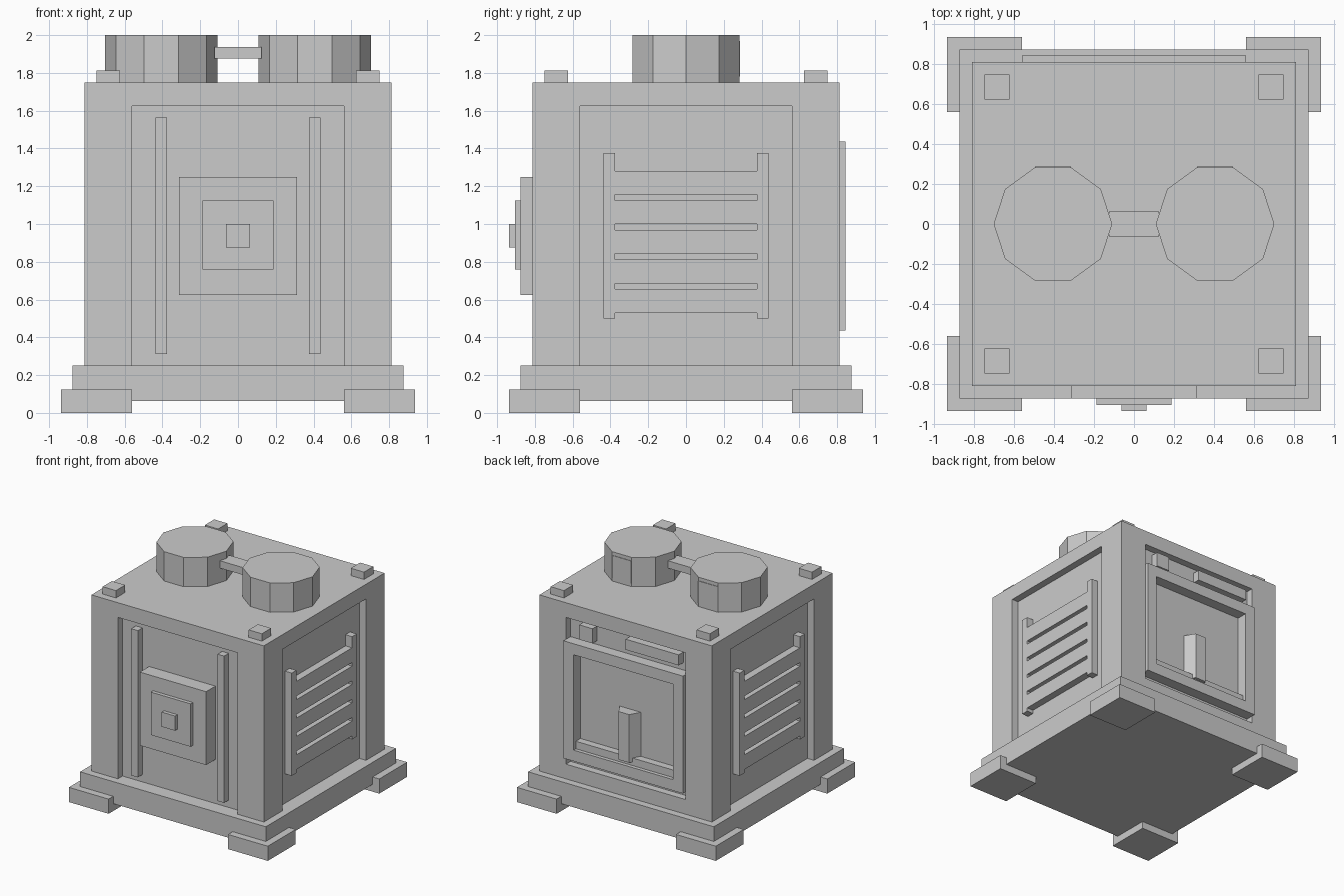
import bpy, bmesh, math
from mathutils import Matrix, Vector

if "Cube" in bpy.data.objects:
    bpy.data.objects.remove(bpy.data.objects["Cube"])

grey = bpy.data.materials.new("plain grey")
grey.diffuse_color = (0.6, 0.6, 0.6, 1)
grey.use_nodes = True
grey.node_tree.nodes["Principled BSDF"].inputs["Base Color"].default_value = grey.diffuse_color


def finish(name, bm):
    mesh = bpy.data.meshes.new(name)
    bm.to_mesh(mesh)
    bm.free()
    mesh.materials.append(grey)
    obj = bpy.data.objects.new(name, mesh)
    bpy.context.collection.objects.link(obj)
    return obj


def boxes(name, *bounds):
    """One object made of boxes, each (x0, x1, y0, y1, z0, z1)."""
    bm = bmesh.new()
    for x0, x1, y0, y1, z0, z1 in bounds:
        mid = Vector((x0 + x1, y0 + y1, z0 + z1)) / 2
        size = (abs(x1 - x0), abs(y1 - y0), abs(z1 - z0), 1)
        bmesh.ops.create_cube(bm, size=1, matrix=Matrix.Translation(mid) @ Matrix.Diagonal(size))
    return finish(name, bm)


def prism(name, sides, radius, x, y, z0, z1):
    """Upright prism with a corner pointing along +x."""
    bm = bmesh.new()
    ring = [bm.verts.new((x + radius * math.cos(2 * math.pi * i / sides),
                          y + radius * math.sin(2 * math.pi * i / sides), z0))
            for i in range(sides)]
    face = bm.faces.new(ring)
    top = bmesh.ops.extrude_face_region(bm, geom=[face])["geom"]
    bmesh.ops.translate(bm, vec=(0, 0, z1 - z0),
                        verts=[v for v in top if isinstance(v, bmesh.types.BMVert)])
    bmesh.ops.recalc_face_normals(bm, faces=bm.faces)
    return finish(name, bm)


H, R, P = 0.8125, 0.75, 0.5625   # body half width, recess floor, recess half width

# Body with a shallow recess on each side
body = boxes("body", (-H, H, -H, H, 0.25, 1.75))
cutter = boxes("recess_cutter",
               (-P, P, -1, -R, 0.2, 1.625),
               (-P, P, R, 1, 0.375, 1.625),
               (R, 1, -P, P, 0.2, 1.625),
               (-1, -R, -P, P, 0.2, 1.625))
cutter.hide_render = True
cutter.hide_viewport = True
cut = body.modifiers.new("recesses", "BOOLEAN")
cut.operation = "DIFFERENCE"
cut.solver = "EXACT"
cut.object = cutter

# Base, feet and roof studs
boxes("base", (-0.875, 0.875, -0.875, 0.875, 0.0625, 0.25))
for sx in (-1, 1):
    for sy in (-1, 1):
        boxes("foot", (sx * P, sx * 0.9375, sy * P, sy * 0.9375, 0, 0.125))
        boxes("roof_stud", (sx * 0.625, sx * 0.75, sy * 0.625, sy * 0.75, 1.75, 1.8125))

# Front: stepped plate between two rails
boxes("front_plate", (-0.3125, 0.3125, -0.875, -R, 0.625, 1.25))
boxes("front_inner_plate", (-0.1875, 0.1875, -0.9063, -0.875, 0.76, 1.125))
boxes("front_button", (-0.0625, 0.0625, -0.9375, -0.9063, 0.875, 1.0))

for s in (-1, 1):
    boxes("front_rail", (s * 0.375, s * 0.4375, -H, -R, 0.3125, 1.5625))
    # Side vents: two uprights with five slats flush between them
    boxes("side_vent_uprights",
          *[(s * R, s * H, t * 0.375, t * 0.4375, 0.5, 1.375) for t in (-1, 1)])
    boxes("side_vent_slats",
          *[(s * R, s * H, -0.375, 0.375, 0.53 + i * 0.1563, 0.655 + i * 0.1563)
            for i in range(5)])
    # Roof tanks, each with a rear hatch
    prism("roof_tank", 10, 0.297, s * 0.4063, 0, 1.75, 2.0)
    boxes("tank_hatch", (s * 0.4063 - 0.09, s * 0.4063 + 0.09, 0.27, 0.287, 1.78, 1.97))

boxes("tank_connector", (-0.125, 0.125, -0.0625, 0.0625, 1.875, 1.9375))

# Back: raised window frame cut from one solid ring
bm = bmesh.new()
outer = [(-P, 0.4375), (P, 0.4375), (P, 1.4375), (-P, 1.4375)]
inner = [(-0.4688, 0.5313), (0.4688, 0.5313), (0.4688, 1.3438), (-0.4688, 1.3438)]
vo, vi = ([bm.verts.new((x, R, z)) for x, z in loop] for loop in (outer, inner))
ring = [bm.faces.new((vo[i], vo[(i + 1) % 4], vi[(i + 1) % 4], vi[i])) for i in range(4)]
ext = bmesh.ops.extrude_face_region(bm, geom=ring)["geom"]
bmesh.ops.translate(bm, vec=(0, 0.0938, 0),
                    verts=[v for v in ext if isinstance(v, bmesh.types.BMVert)])
bmesh.ops.recalc_face_normals(bm, faces=bm.faces)
finish("back_frame", bm)

# Back details: shelf, spout, small control blocks above the frame
boxes("back_shelf", (-0.4688, 0.4688, R, H, 0.5313, 0.595))
prism("back_spout", 6, 0.1, 0, R, 0.56, 0.97)
boxes("back_small_block", (0.3125, 0.4375, R, H, 1.47, 1.595))
boxes("back_long_block", (-0.5, 0, R, H, 1.5, 1.59))
